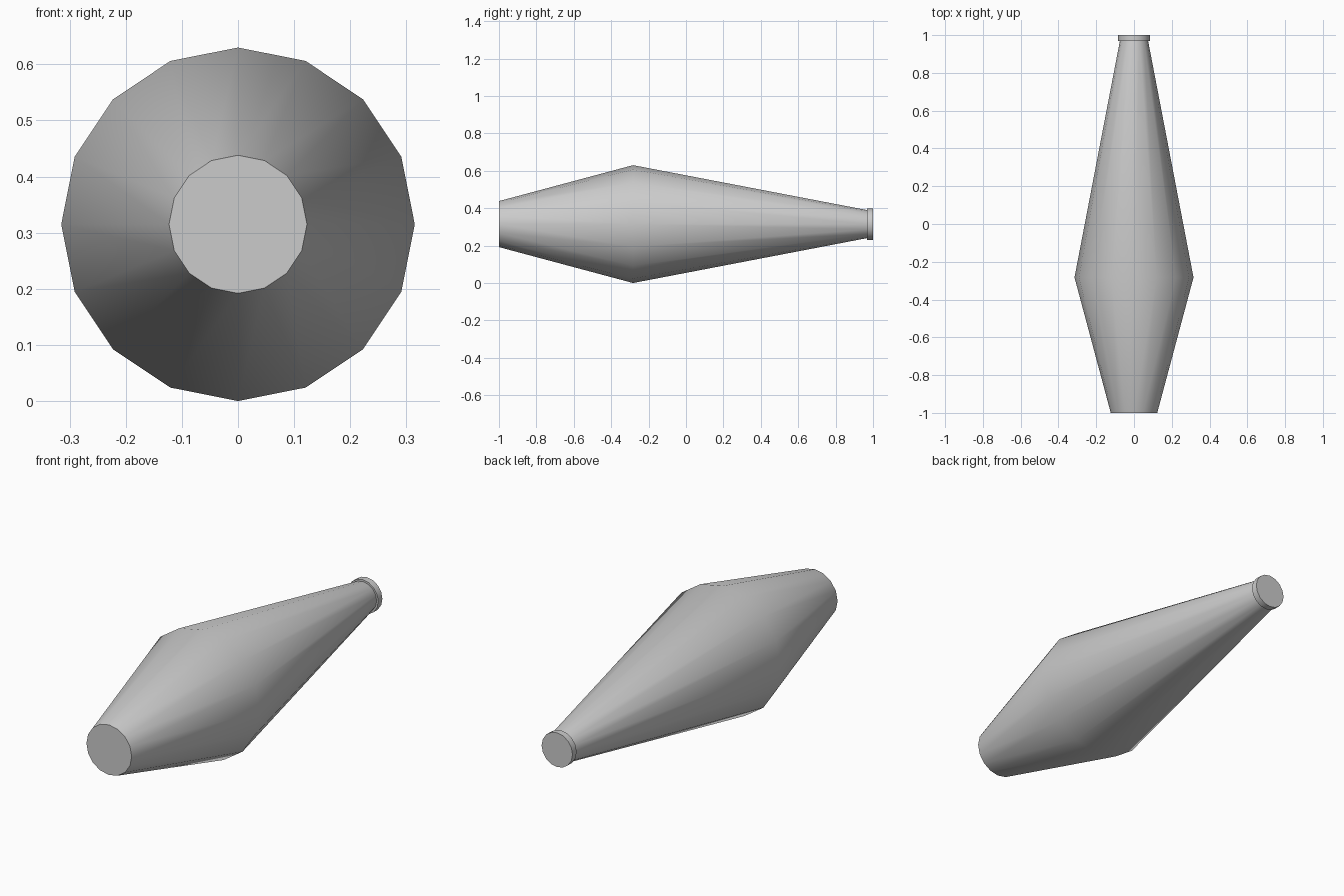
import bpy, bmesh
from math import sin, cos, pi, radians

if "Cube" in bpy.data.objects:
    bpy.data.objects.remove(bpy.data.objects["Cube"])

SIDES = 16
AXIS_Z = 0.315


def lathe(name, profile, cap_front=False, cap_back=False):
    """Revolve (y, radius) points around the horizontal y axis."""
    bm = bmesh.new()
    rings = []
    for y, r in profile:
        rings.append([bm.verts.new((r * sin(2 * pi * i / SIDES), y,
                                    AXIS_Z + r * cos(2 * pi * i / SIDES)))
                      for i in range(SIDES)])
    for a, b in zip(rings, rings[1:]):
        for i in range(SIDES):
            j = (i + 1) % SIDES
            bm.faces.new((a[i], a[j], b[j], b[i]))
    if cap_front:
        bm.faces.new(rings[0][::-1])
    if cap_back:
        bm.faces.new(rings[-1])
    # Orient every face outward: away from the axis, or along it for flat ends
    bm.normal_update()
    for f in bm.faces:
        c = f.calc_center_median()
        radial = f.normal.x * c.x + f.normal.z * (c.z - AXIS_Z)
        if abs(f.normal.y) > 0.99:
            outward = 1 if c.y > 0.99 else -1
            flip = f.normal.y * outward < 0
        else:
            flip = radial < 0
        if flip:
            f.normal_flip()
    mesh = bpy.data.meshes.new(name)
    bm.to_mesh(mesh)
    bm.free()
    obj = bpy.data.objects.new(name, mesh)
    bpy.context.collection.objects.link(obj)
    bpy.ops.object.select_all(action='DESELECT')
    obj.select_set(True)
    bpy.context.view_layer.objects.active = obj
    bpy.ops.object.shade_smooth_by_angle(angle=radians(30))
    return obj


# Tapered body, widest towards the front, closed at the base
lathe("body", [(-1.0, 0.123), (-0.283, 0.315), (0.968, 0.075)], cap_front=True)

# Thin raised lip closing the narrow end
lathe("end_lip", [(0.968, 0.075), (0.968, 0.084), (1.0, 0.084)], cap_back=True)
